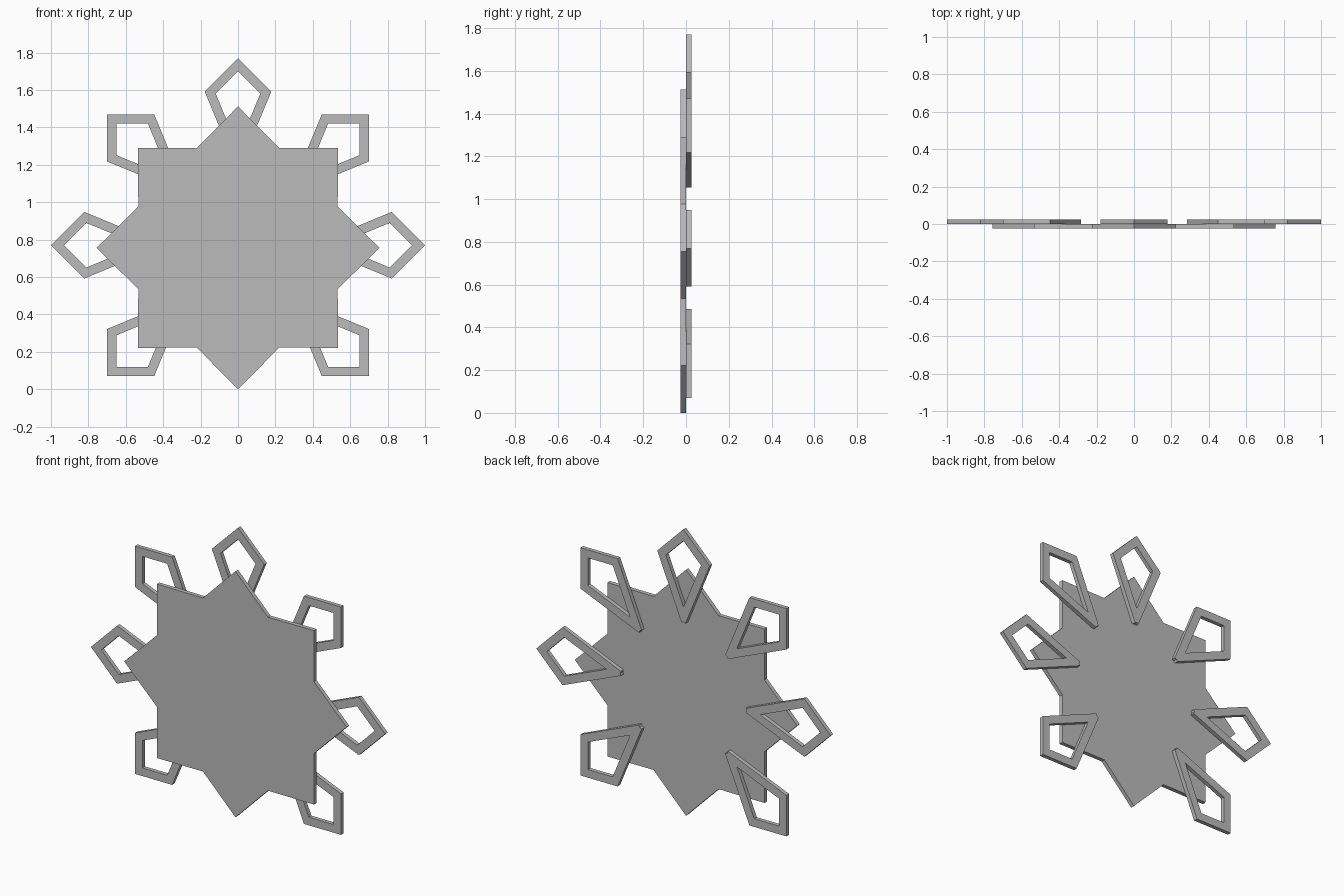
import bpy, bmesh
from math import sin, cos, tan, pi, radians
from mathutils import Matrix, Vector

cube = bpy.data.objects.get("Cube")
if cube:
    bpy.data.objects.remove(cube, do_unlink=True)

grey = bpy.data.materials.new("plain grey")
grey.use_nodes = True
colour = (0.5, 0.5, 0.5, 1)
grey.diffuse_color = colour
grey.node_tree.nodes["Principled BSDF"].inputs["Base Color"].default_value = colour

THICK = 0.025


def plate(name, polygons, front):
    """Joins flat polygons in the xz plane and thickens them towards the back."""
    bm = bmesh.new()
    for poly in polygons:
        bm.faces.new([bm.verts.new((x, front, z)) for x, z in poly])
    bmesh.ops.remove_doubles(bm, verts=bm.verts[:], dist=0.0005)
    back = bmesh.ops.extrude_face_region(bm, geom=bm.faces[:])["geom"]
    moved = [v for v in back if isinstance(v, bmesh.types.BMVert)]
    bmesh.ops.translate(bm, verts=moved, vec=(0, THICK, 0))
    bmesh.ops.recalc_face_normals(bm, faces=bm.faces[:])
    mesh = bpy.data.meshes.new(name)
    bm.to_mesh(mesh)
    bm.free()
    mesh.materials.append(grey)
    obj = bpy.data.objects.new(name, mesh)
    bpy.context.collection.objects.link(obj)
    return obj


# Eight-pointed star plate
star = []
for i in range(16):
    r = 0.577 if i % 2 else 0.756
    star.append((r * sin(i * pi / 8), 0.756 + r * cos(i * pi / 8)))
plate("star_plate", [star], -THICK)


# Open kite frame, drawn pointing up from the centre
def kite_halves():
    t, width = tan(radians(22.5)), 0.05

    def outline(tip, apex):
        z = (tip + apex * t) / (1 + t)
        return (0, tip), (tip - z, z), (0, apex)

    tip_o, side_o, apex_o = outline(1.0, 0.392)
    tip_i, side_i, apex_i = outline(1.0 - width / sin(pi / 4),
                                    0.392 + width / sin(radians(22.5)))
    end = (0.0134, apex_o[1] + 0.0134 / t)       # blunt inner end
    notch = (0, end[1] + 0.0134 * t)
    half = [[tip_o, side_o, side_i, tip_i],
            [side_o, end, notch, apex_i, side_i]]
    return half + [[(-x, z) for x, z in reversed(p)] for p in half]


# Seven frames around the back, none at the bottom
names = ["top", "upper_left", "left", "lower_left",
         None, "lower_right", "right", "upper_right"]
for i, name in enumerate(names):
    if name:
        frame = plate(name + "_kite_frame", kite_halves(), 0)
        slide = Vector((0, 0, -0.01 if i % 2 else 0))
        frame.data.transform(Matrix.Translation((0, 0, 0.77))
                             @ Matrix.Rotation(i * pi / 4, 4, 'Y')
                             @ Matrix.Translation(slide))
